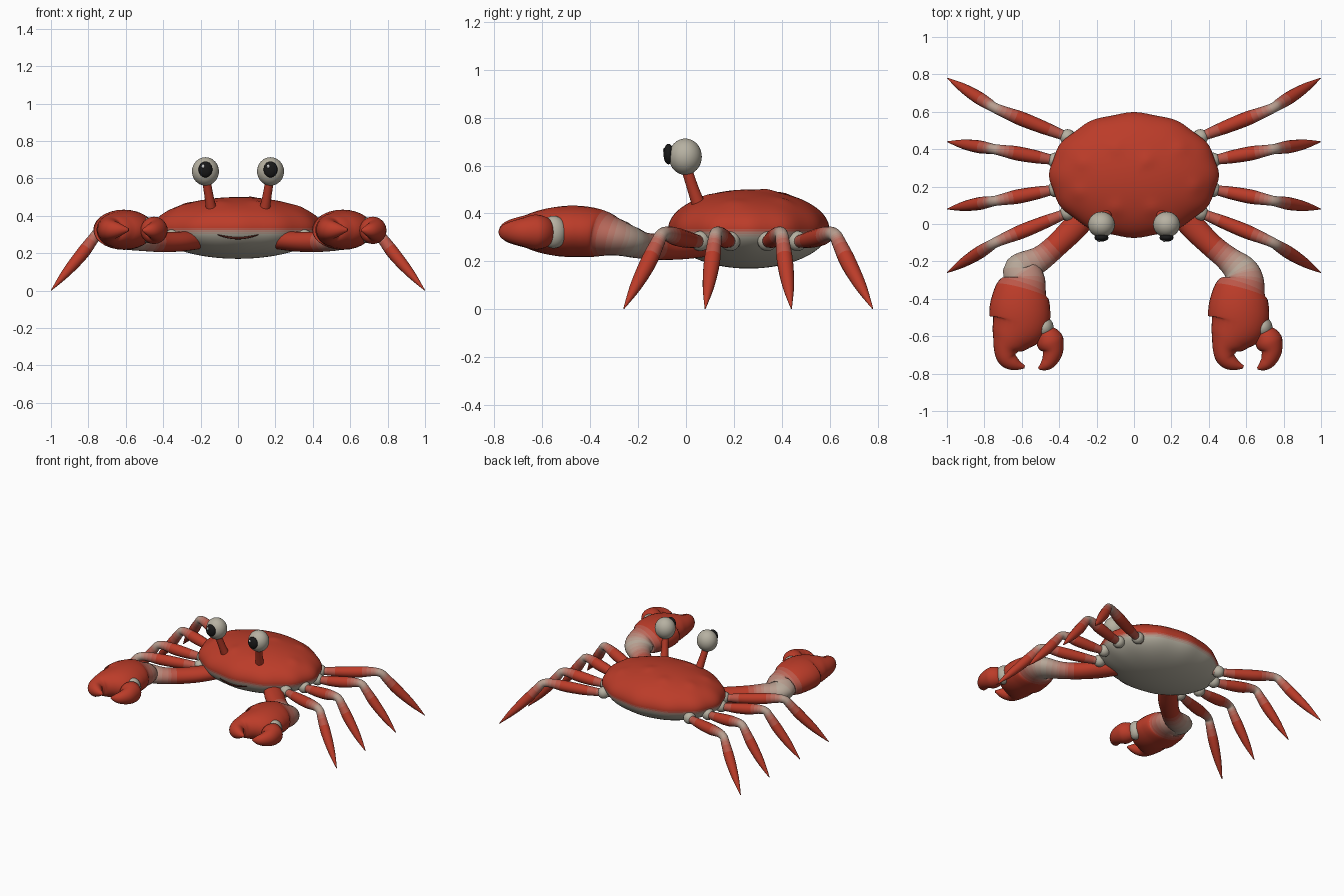
import bpy, bmesh, math
from mathutils import Vector

if "Cube" in bpy.data.objects:
    bpy.data.objects.remove(bpy.data.objects["Cube"])

RED, CREAM = (0.50, 0.045, 0.022), (0.47, 0.44, 0.36)
STEPS = 8


def material(name, rgb):
    m = bpy.data.materials.new(name)
    m.diffuse_color = (*rgb, 1)
    m.use_nodes = True
    m.node_tree.nodes["Principled BSDF"].inputs["Base Color"].default_value = m.diffuse_color
    return m


# Shell colours, fading from red to cream
SHELL = [material(f"shell_{i}", [a + (b - a) * i / STEPS for a, b in zip(RED, CREAM)])
         for i in range(STEPS + 1)]
BLACK = material("black", (0.01, 0.01, 0.01))
WHITE = material("white", (0.9, 0.9, 0.9))
DARK = material("mouth_dark", (0.08, 0.015, 0.01))


def finish(name, bm, mats):
    bmesh.ops.recalc_face_normals(bm, faces=bm.faces)
    for f in bm.faces:
        f.smooth = True
    me = bpy.data.meshes.new(name)
    bm.to_mesh(me)
    bm.free()
    for m in mats:
        me.materials.append(m)
    ob = bpy.data.objects.new(name, me)
    bpy.context.collection.objects.link(ob)
    return ob


def ball(name, centre, radii, mat, seg=32):
    bm = bmesh.new()
    bmesh.ops.create_uvsphere(bm, u_segments=seg, v_segments=seg // 2, radius=1)
    for v in bm.verts:
        v.co = Vector(c + r * k for c, r, k in zip(centre, radii, v.co))
    return finish(name, bm, [mat])


def spline(pts, n):
    """Smooth path through points of any dimension."""
    out = []
    for i in range(len(pts) - 1):
        a, b, c, d = (pts[max(0, min(len(pts) - 1, i + k))] for k in (-1, 0, 1, 2))
        for j in range(n):
            t = j / n
            out.append([0.5 * (2 * q + (r - p) * t + (2 * p - 5 * q + 4 * r - s) * t * t
                               + (3 * q - p - 3 * r + s) * t ** 3)
                        for p, q, r, s in zip(a, b, c, d)])
    return out + [list(pts[-1])]


def limb(name, pts, mats=SHELL, seg=20, n=6):
    """Tapered tube; each point is x, y, z, half width, half height, cream amount."""
    path = spline(pts, n)
    bm = bmesh.new()
    rings = []
    for i, p in enumerate(path):
        t = Vector(path[min(i + 1, len(path) - 1)][:3]) - Vector(path[max(i - 1, 0)][:3])
        t.normalize()
        side = t.cross(Vector((0, 0, 1))).normalized()
        up = side.cross(t)
        ring = []
        for k in range(seg):
            a = 2 * math.pi * k / seg
            ring.append(bm.verts.new(Vector(p[:3]) + side * max(p[3], .002) * math.cos(a)
                                     + up * max(p[4], .002) * math.sin(a)))
        rings.append(ring)
    for i in range(len(rings) - 1):
        c = (path[i][5] + path[i + 1][5]) / 2
        for k in range(seg):
            f = bm.faces.new((rings[i][k], rings[i][(k + 1) % seg],
                              rings[i + 1][(k + 1) % seg], rings[i + 1][k]))
            f.material_index = round(max(0, min(1, c)) * (len(mats) - 1))
    for ring, j in ((rings[0], 0), (rings[-1], -1)):
        bm.faces.new(ring).material_index = round(max(0, min(1, path[j][5])) * (len(mats) - 1))
    return finish(name, bm, mats)


# Body: flattened ellipsoid with a scalloped rim and low bumps on top
CY, CZ, RX, RY, RZ = 0.262, 0.335, 0.45, 0.333, 0.165
BUMPS = [(-.28, .33), (-.1, .41), (.07, .34), (.25, .41), (-.1, .08), (.1, .08), (.33, .2), (-.3, .17)]
bm = bmesh.new()
bmesh.ops.create_uvsphere(bm, u_segments=80, v_segments=48, radius=1)
for v in bm.verts:
    x, y, z = v.co
    a = math.atan2(y, x)
    s = 1 + 0.011 * math.cos(12 * a) * (x * x + y * y) ** 2
    v.co = (RX * x * s, CY + RY * y * s, CZ + RZ * z)
    if z > 0:
        v.co.z += sum(0.008 * math.exp(-((v.co.x - bx) ** 2 + (v.co.y - by) ** 2) / .0016)
                      for bx, by in BUMPS)
for f in bm.faces:
    t = (0.335 - f.calc_center_median().z) / 0.035
    f.material_index = round(max(0, min(1, t)) * STEPS)
finish("body", bm, SHELL)

# Mouth: thin smile lying on the front of the body
smile = []
for i in range(9):
    x = -0.11 + 0.22 * i / 8
    z = 0.281 + 0.018 * (x / 0.11) ** 2
    y = CY - RY * math.sqrt(1 - (x / RX) ** 2 - ((z - CZ) / RZ) ** 2)
    r = 0.002 + 0.005 * (1 - (x / 0.11) ** 2)
    smile.append((x, y - 0.002, z, r, r, 0))
limb("mouth", smile, [DARK], 8, 3)

# Walking legs: root y, knee y, tip y and root x
LEGS = [(.06, -.095, -.26, .355), (.185, .125, .08, .42), (.34, .398, .44, .42), (.465, .615, .78, .355)]
for sx, side in ((1, "right"), (-1, "left")):
    for i, (y0, y1, y2, x0) in enumerate(LEGS):
        def at(t, z, r, c):
            return (sx * (x0 + (.735 - x0) * t), y0 + (y1 - y0) * t, z, r, r, c)

        def low(t, z, r, c):
            return (sx * (.735 + .263 * t), y1 + (y2 - y1) * t, z, r, r, c)
        limb(f"{side}_leg_{i + 1}", [
            at(-.1, .28, .022, .5), at(.12, .285, .028, .2), at(.35, .291, .035, 0), at(.65, .303, .038, 0),
            at(.88, .315, .031, .3), low(.04, .31, .027, .8), low(.16, .272, .03, .25),
            low(.38, .195, .034, 0), low(.7, .095, .024, 0), low(1, .002, .002, 0)], seg=16)
        ball(f"{side}_leg_joint_{i + 1}", (sx * x0, y0, .285), (.042, .042, .042), SHELL[-1], 20)

    # Eye: stalk, eyeball, pupil and glint
    limb(f"{side}_eye_stalk", [(sx * .142, .055, .43, .029, .029, 0), (sx * .156, .027, .51, .024, .024, 0),
                               (sx * .171, -.002, .60, .023, .023, 0)])
    ball(f"{side}_eyeball", (sx * .174, -.003, .637), (.072, .069, .076), SHELL[-1])
    ball(f"{side}_pupil", (sx * .174, -.073, .648), (.037, .021, .043), BLACK)
    ball(f"{side}_eye_glint", (sx * .174 - .012, -.09, .664), (.009, .006, .01), WHITE, 12)

    # Claw: mirrored arm, but both hands have the same handedness
    d = 0 if sx > 0 else -1.17
    arm = [(sx * .22, .09, .27, .06, .05, 0), (sx * .31, -.01, .262, .068, .053, 0),
           (sx * .41, -.11, .26, .063, .054, 0), (sx * .50, -.185, .267, .068, .056, .45)]
    hand = [(.565, -.245, .285, .09, .066, .85), (.585, -.30, .302, .11, .08, .4),
            (.567, -.37, .318, .145, .10, 0), (.56, -.45, .325, .162, .107, 0),
            (.555, -.53, .325, .157, .104, 0), (.513, -.61, .325, .112, .088, 0),
            (.487, -.67, .325, .068, .068, 0), (.495, -.72, .325, .052, .054, 0),
            (.535, -.75, .325, .034, .036, 0), (.585, -.765, .325, .008, .008, 0)]
    limb(f"{side}_claw", arm + [(p[0] + d, *p[1:]) for p in hand], seg=28)
    ball(f"{side}_pincer_joint", (.69 + d, -.553, .322), (.05, .056, .068), SHELL[-1])
    pincer = [(.695, -.56, .322, .03, .04, 0), (.705, -.585, .322, .058, .063, 0),
              (.722, -.63, .322, .073, .073, 0), (.735, -.68, .322, .056, .06, 0),
              (.718, -.73, .322, .042, .045, 0), (.69, -.758, .322, .028, .03, 0),
              (.66, -.773, .322, .006, .006, 0)]
    limb(f"{side}_pincer", [(p[0] + d, *p[1:]) for p in pincer], seg=24)
